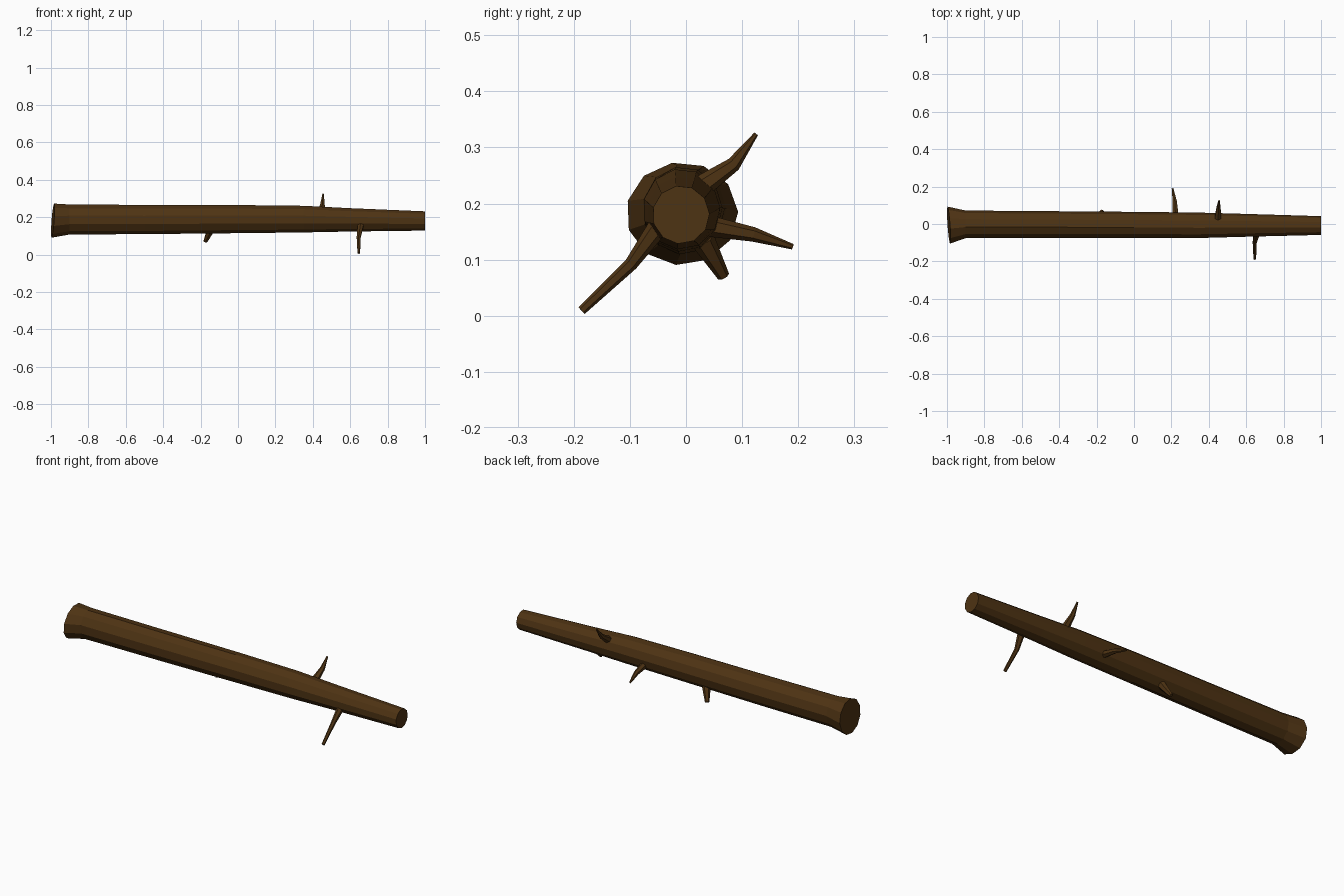
import bpy, bmesh
from math import sin, cos, tau, radians
from mathutils import Vector

cube = bpy.data.objects.get("Cube")
if cube:
    bpy.data.objects.remove(cube, do_unlink=True)

bark = bpy.data.materials.new("dark_brown_bark")
bark.use_nodes = True
colour = (0.076, 0.033, 0.0065, 1)
bark.diffuse_color = colour
bsdf = bark.node_tree.nodes["Principled BSDF"]
bsdf.inputs["Base Color"].default_value = colour
bsdf.inputs["Roughness"].default_value = 0.9


def loft(name, rings):
    """Skin a list of point rings, cap both ends, flat shaded."""
    bm = bmesh.new()
    loops = [[bm.verts.new(p) for p in ring] for ring in rings]
    n = len(loops[0])
    for a, b in zip(loops, loops[1:]):
        for i in range(n):
            j = (i + 1) % n
            bm.faces.new((a[i], a[j], b[j], b[i]))
    bm.faces.new(loops[0])
    bm.faces.new(loops[-1])
    bmesh.ops.recalc_face_normals(bm, faces=bm.faces)
    mesh = bpy.data.meshes.new(name)
    bm.to_mesh(mesh)
    bm.free()
    mesh.materials.append(bark)
    obj = bpy.data.objects.new(name, mesh)
    bpy.context.collection.objects.link(obj)


def trunk_ring(x, y, z, ry, rz, tilt=0, sides=11):
    angles = [tau * i / sides + radians(2) for i in range(sides)]
    return [(x + tilt * (sin(a) - cos(a)), y + ry * cos(a), z + rz * sin(a))
            for a in angles]


def branch(name, path, radii, sides=6):
    """Tapered twig following a bent path."""
    pts = [Vector(p) for p in path]
    rings = []
    for i, (p, r) in enumerate(zip(pts, radii)):
        along = (pts[min(i + 1, len(pts) - 1)] - pts[max(i - 1, 0)]).normalized()
        u = along.cross(Vector((1, 0, 0))).normalized()
        v = along.cross(u)
        rings.append([p + r * (u * cos(tau * k / sides) + v * sin(tau * k / sides))
                      for k in range(sides)])
    loft(name, rings)


# Trunk: flared root end, slow taper to the cut tip
loft("trunk", [
    trunk_ring(-0.99, -0.007, 0.182, 0.1, 0.092, 0.007),
    trunk_ring(-0.9, -0.003, 0.188, 0.075, 0.081),
    trunk_ring(-0.5, -0.004, 0.188, 0.073, 0.079),
    trunk_ring(0.0, -0.006, 0.19, 0.071, 0.076),
    trunk_ring(0.35, -0.008, 0.19, 0.069, 0.072),
    trunk_ring(0.6, -0.008, 0.186, 0.062, 0.063),
    trunk_ring(1.0, -0.009, 0.18, 0.051, 0.052),
])

# Broken twigs
branch("upper_back_branch",
       [(0.448, 0.02, 0.225), (0.452, 0.085, 0.27), (0.455, 0.125, 0.324)],
       [0.021, 0.013, 0.004])
branch("lower_front_branch",
       [(0.657, -0.045, 0.165), (0.645, -0.098, 0.092), (0.646, -0.186, 0.009)],
       [0.019, 0.012, 0.008])
branch("back_branch",
       [(0.222, 0.04, 0.16), (0.218, 0.12, 0.145), (0.206, 0.19, 0.123)],
       [0.019, 0.013, 0.005])
branch("under_stub",
       [(-0.145, 0.03, 0.135), (-0.175, 0.067, 0.07)],
       [0.022, 0.011])
